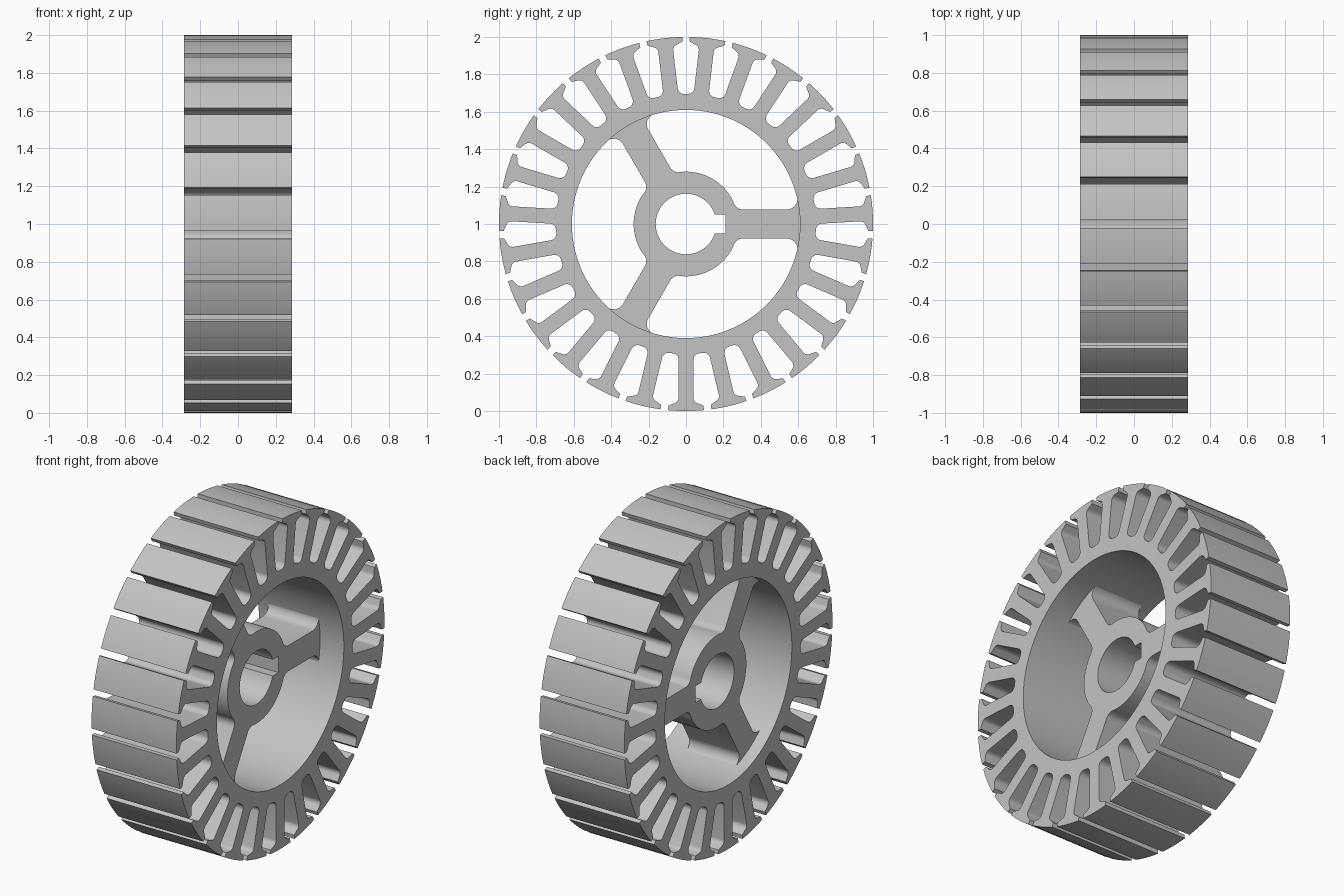
import bpy, bmesh
from math import sin, cos, tan, asin, radians, tau
from mathutils import Vector, Matrix

if "Cube" in bpy.data.objects:
    bpy.data.objects.remove(bpy.data.objects["Cube"], do_unlink=True)

SLOTS = 27
PITCH = tau / SLOTS
HALF_WIDTH = 0.285

steel = bpy.data.materials.new("plain_grey_steel")
steel.use_nodes = True
grey = (0.55, 0.55, 0.55, 1)
steel.diffuse_color = grey
shader = next(n for n in steel.node_tree.nodes if n.type == "BSDF_PRINCIPLED")
shader.inputs["Base Color"].default_value = grey


def arc(radius, start, end, steps):
    """Points on a circle about the axle, both ends included."""
    angles = [start + (end - start) * i / steps for i in range(steps + 1)]
    return [Vector((radius * cos(a), radius * sin(a))) for a in angles]


def fillet(before, corner, after, radius, steps=6):
    """Replace a corner by a tangent arc."""
    a, b = (before - corner).normalized(), (after - corner).normalized()
    half = a.angle(b) / 2
    start, end = corner + a * radius / tan(half), corner + b * radius / tan(half)
    centre = corner + (a + b).normalized() * radius / sin(half)
    points = []
    for i in range(steps + 1):
        chord = start.lerp(end, i / steps) - centre
        points.append(centre + chord.normalized() * radius)
    return points


def repeat(points, count):
    """Repeat a sector of an outline around the axle."""
    return [Matrix.Rotation(tau * k / count, 2) @ p
            for k in range(count) for p in points]


def plate(name, loops, x_min, x_max):
    """Extrude an outline with holes along the axle."""
    bm = bmesh.new()
    edges = []
    for loop in loops:
        verts = [bm.verts.new((x_min, p.x, p.y + 1)) for p in loop]
        edges += [bm.edges.new((v, verts[i - 1])) for i, v in enumerate(verts)]
    bmesh.ops.triangle_fill(bm, edges=edges, use_beauty=True)
    result = bmesh.ops.extrude_face_region(bm, geom=bm.faces[:], use_keep_orig=True)
    moved = [g for g in result["geom"] if isinstance(g, bmesh.types.BMVert)]
    bmesh.ops.translate(bm, verts=moved, vec=(x_max - x_min, 0, 0))
    bmesh.ops.recalc_face_normals(bm, faces=bm.faces[:])
    mesh = bpy.data.meshes.new(name)
    bm.to_mesh(mesh)
    bm.free()
    mesh.materials.append(steel)
    obj = bpy.data.objects.new(name, mesh)
    bpy.context.collection.objects.link(obj)
    bpy.ops.object.select_all(action="DESELECT")
    obj.select_set(True)
    bpy.context.view_layer.objects.active = obj
    bpy.ops.object.shade_smooth_by_angle(angle=radians(30))
    return obj


# Slotted rim: one tooth pointing along +u, its far side and the slot floor
half_gap, half_stem, floor = 0.02, 0.04, 0.695
tip_angle = PITCH / 2 - half_gap
turn = Matrix.Rotation(PITCH / 2, 2)
lip = turn @ Vector((0.975, -half_gap))
neck = Vector((0.95, half_stem))
root = Vector((floor, half_stem))
floor_mid = turn @ Vector((floor, 0))
side = [lip] + fillet(lip, neck, root, 0.03) + fillet(neck, root, floor_mid, 0.034)
mirrored = [Vector((p.x, -p.y)) for p in reversed(side)]
tooth = mirrored + arc(1, -tip_angle, tip_angle, 6) + side
# A tooth points straight down
rim_outline = [Matrix.Rotation(-tau / 4, 2) @ p for p in repeat(tooth, SLOTS)]
rim_bore = arc(0.61, 0, tau, 108)[:-1]
plate("slotted_rim", [rim_outline, rim_bore], -HALF_WIDTH, HALF_WIDTH)

# Three-armed spider: flared arm end, arm side and hub arc
hub, half_arm, seat = 0.28, 0.078, 0.612
flare = radians(14)
flare_tip = arc(seat, 0, flare, 1)[1]
arm_end = Vector((0.607, half_arm))
arm_root = Vector(((hub ** 2 - half_arm ** 2) ** 0.5, half_arm))
hub_arc = arc(hub, radians(27), radians(93), 16)
arm_side = (fillet(flare_tip, arm_end, arm_root, 0.055)
            + fillet(arm_end, arm_root, hub_arc[0], 0.05))
arm_mirror = [Vector((p.x, -p.y)) for p in reversed(arm_side)]
arm = arm_mirror + arc(seat, -flare, flare, 8) + arm_side + hub_arc
spider_outline = repeat(arm, 3)

# Shaft bore with a square keyway
bore, half_key, key_depth = 0.162, 0.05, 0.21
key = asin(half_key / bore)
bore_outline = arc(bore, key, tau - key, 48)
bore_outline += [Vector((key_depth, -half_key)), Vector((key_depth, half_key))]
plate("hub_spider", [spider_outline, bore_outline], -0.21, 0.125)
